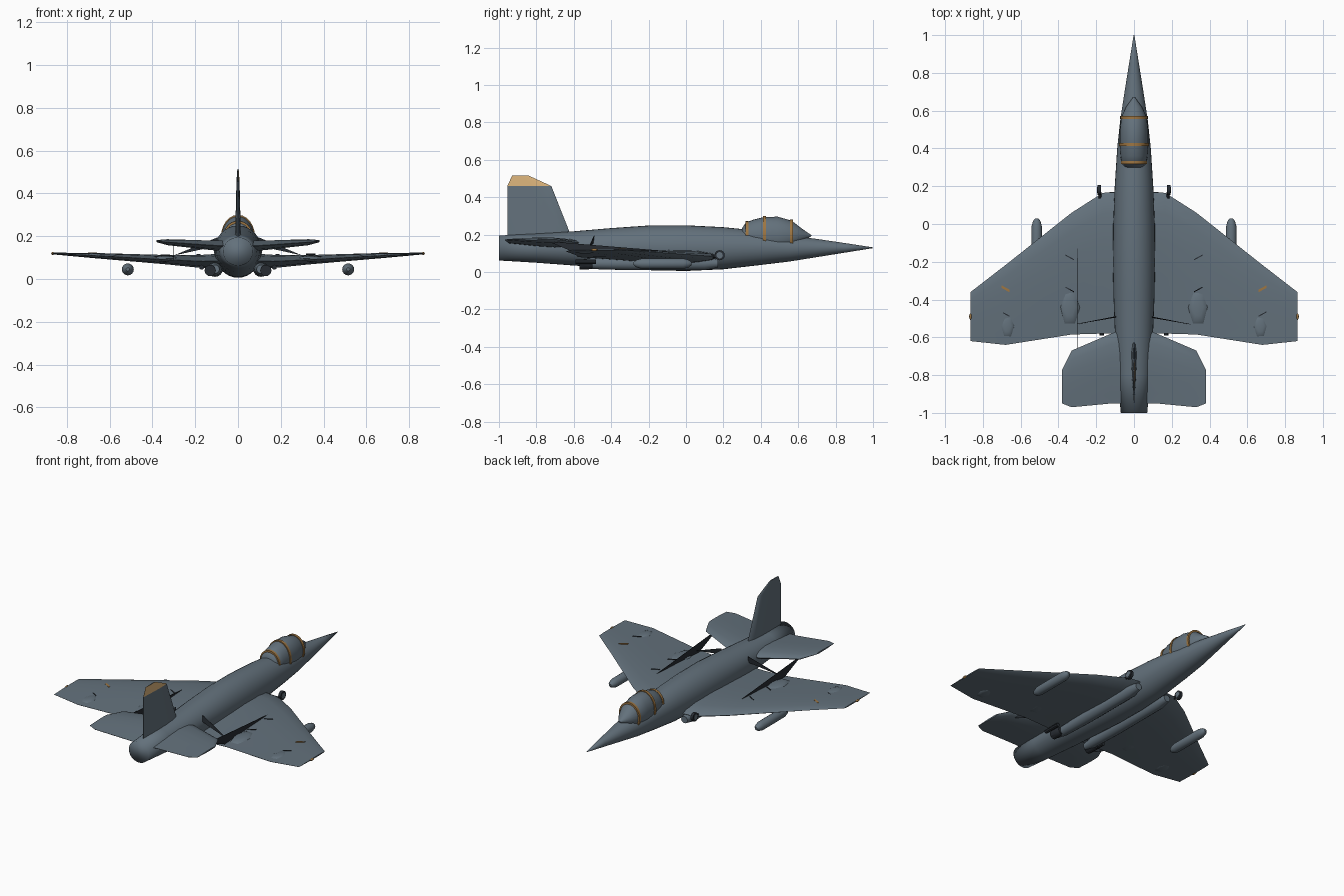
import bpy, bmesh
from math import pi, sin, cos
from mathutils import Vector

cube = bpy.data.objects.get("Cube")
if cube:
    bpy.data.objects.remove(cube)


def material(name, rgb):
    m = bpy.data.materials.new(name)
    m.use_nodes = True
    m.diffuse_color = (*rgb, 1)
    bsdf = next(n for n in m.node_tree.nodes if n.type == 'BSDF_PRINCIPLED')
    bsdf.inputs["Base Color"].default_value = (*rgb, 1)
    return m


GREY = material("blue grey", (0.125, 0.165, 0.2))
DARK = material("charcoal", (0.02, 0.025, 0.032))
TAN = material("tan", (0.72, 0.46, 0.2))
BRONZE = material("bronze", (0.34, 0.18, 0.055))


def finish(name, bm, *mats, angle=35):
    bmesh.ops.recalc_face_normals(bm, faces=bm.faces)
    mesh = bpy.data.meshes.new(name)
    bm.to_mesh(mesh)
    bm.free()
    ob = bpy.data.objects.new(name, mesh)
    bpy.context.collection.objects.link(ob)
    for m in mats:
        mesh.materials.append(m)
    bpy.ops.object.select_all(action='DESELECT')
    ob.select_set(True)
    bpy.context.view_layer.objects.active = ob
    bpy.ops.object.shade_smooth_by_angle(angle=angle * pi / 180)
    return ob


def loft(name, rings, *mats, angle=35):
    """Skin a list of closed rings and cap both ends."""
    bm = bmesh.new()
    loops = [[bm.verts.new(p) for p in r] for r in rings]
    n = len(loops[0])
    for a, b in zip(loops, loops[1:]):
        for i in range(n):
            j = (i + 1) % n
            bm.faces.new((a[i], a[j], b[j], b[i]))
    bm.faces.new(loops[0])
    bm.faces.new(loops[-1])
    return finish(name, bm, *mats, angle=angle)


def ellipse(x, y, z, rx, rz, n=32):
    return [(x + rx * cos(2 * pi * i / n), y, z + rz * sin(2 * pi * i / n)) for i in range(n)]


# Aerofoil: chord fraction, thickness fraction
FOIL = [(0, 0), (.04, .25), (.15, .45), (.35, .5), (.6, .36), (.85, .14), (1, .02),
        (1, -.02), (.85, -.14), (.6, -.36), (.35, -.5), (.15, -.45), (.04, -.25)]


def wing(name, side, stations, *mats):
    """Stations are x, leading y, trailing y, z, thickness."""
    rings = [[(side * x, le + (te - le) * c, z + t * h) for c, h in FOIL]
             for x, le, te, z, t in stations]
    return loft(name, rings, *mats, angle=30)


def plate(name, pts, mat, thick):
    bm = bmesh.new()
    f = bm.faces.new([bm.verts.new(p) for p in pts])
    f.normal_update()
    shift = f.normal * thick
    ext = bmesh.ops.extrude_face_region(bm, geom=[f], use_keep_orig=True)
    for v in ext["geom"]:
        if isinstance(v, bmesh.types.BMVert):
            v.co += shift
    return finish(name, bm, mat)


def blob(name, centre, size, mat, segs=6):
    """Faceted ellipsoid with a point at each y end."""
    bm = bmesh.new()
    bmesh.ops.create_uvsphere(bm, u_segments=segs, v_segments=6, radius=1)
    for v in bm.verts:
        v.co = Vector(centre) + v.co.yxz * Vector(size)
    return finish(name, bm, mat, angle=60)


def disc(name, centre, radius, depth, mat):
    """Short cylinder with its axis along x."""
    bm = bmesh.new()
    bmesh.ops.create_cone(bm, cap_ends=True, segments=16, radius1=radius, radius2=radius,
                          depth=depth)
    for v in bm.verts:
        v.co = Vector(centre) + v.co.zxy
    return finish(name, bm, mat)


def tube(name, x, z, profile, mat, n=16):
    return loft(name, [ellipse(x, y, z, r, r, n) for y, r in profile], mat)


# Fuselage: y, half width, top, bottom
body = [(1, .002, .132, .128), (.85, .026, .155, .104), (.7, .05, .177, .08),
        (.55, .073, .197, .056), (.4, .089, .22, .038), (.2, .102, .24, .015),
        (0, .11, .25, .006), (-.2, .112, .249, .01), (-.4, .108, .235, .022),
        (-.6, .1, .218, .035), (-.8, .088, .206, .05), (-1, .07, .195, .062)]
loft("fuselage", [ellipse(0, y, (t + b) / 2, w, (t - b) / 2) for y, w, t, b in body],
     GREY, angle=120)

# Canopy: y, half width, top height
hood = [(.67, .006, .198), (.62, .042, .232), (.565, .068, .275), (.49, .076, .296),
        (.42, .076, .295), (.36, .072, .28), (.32, .064, .265), (.3, .05, .235)]
BASE = .195
loft("canopy", [ellipse(0, y, BASE, w, t - BASE, 24) for y, w, t in hood], GREY, angle=50)

# Canopy frames
for label, y, w, t in (("front", .565, .073, .281), ("middle", .42, .08, .3),
                       ("rear", .325, .069, .272)):
    loft(label + "_canopy_frame",
         [ellipse(0, y + d, BASE, w, t - BASE, 24) for d in (-.008, .008)], BRONZE)

# Fin with a tan panel on its left face
fin_rows = [(.17, -.605, -.955, .03), (.22, -.625, -.955, .026), (.46, -.72, -.955, .014),
            (.515, -.84, -.93, .006)]
fin = loft("tail_fin", [[(t * h, le + (te - le) * c, z) for c, h in FOIL]
                        for z, le, te, t in fin_rows], GREY, TAN, angle=30)
for p in fin.data.polygons:
    if p.center.z > .465 and p.center.x > 0 and p.normal.x > .1:
        p.material_index = 1

for side, s in (("left", 1), ("right", -1)):
    # Lifting surfaces
    wing(side + "_wing", s, [(.07, .17, -.58, .082, .075), (.165, .165, -.58, .082, .062),
                             (.33, .06, -.585, .09, .044), (.68, -.217, -.64, .11, .024),
                             (.865, -.36, -.62, .119, .008)], GREY)
    wing(side + "_tailplane", s, [(.06, -.56, -.95, .155, .05), (.12, -.58, -.95, .157, .045),
                                  (.33, -.67, -.97, .172, .028),
                                  (.38, -.77, -.95, .177, .01)], GREY)

    # Belly duct under the wing root
    tube(side + "_belly_duct", s * .107, .046,
         [(.17, .022), (.1, .036), (-.3, .036), (-.5, .03), (-.56, .02)], GREY)

    # Drop tank
    tube(side + "_drop_tank", s * .515, .045,
         [(.03, .008), (.015, .02), (-.015, .028), (-.235, .028), (-.265, .02), (-.28, .008)],
         GREY)

    # Front wheel with hub and strut
    disc(side + "_front_wheel", (s * .185, .18, .09), .027, .018, DARK)
    disc(side + "_front_hub", (s * .185, .18, .09), .017, .022, GREY)
    tube(side + "_front_strut", s * .18, .085, [(.17, .009), (.07, .009)], DARK, 8)

    # Rear dark fittings beneath the wing root
    tube(side + "_rear_fitting", s * .13, .04, [(-.5, .02), (-.52, .027), (-.57, .027)], DARK, 10)
    tube(side + "_rear_strut", s * .17, .055, [(-.48, .012), (-.59, .012)], DARK, 8)

    # Fairings along the trailing edge
    blob(side + "_inner_fairing", (s * .34, -.44, .096), (.055, .1, .016), GREY)
    blob(side + "_outer_fairing", (s * .67, -.54, .11), (.038, .065, .011), GREY)

    # Thin dark upright vanes at the inner trailing edge
    plate(side + "_long_vane", [(s * .3, -.13, .115), (s * .3, -.56, .09),
                                (s * .3, -.74, .165), (s * .3, -.5, .145)], DARK, .002)
    plate(side + "_cross_vane", [(s * .095, -.49, .195), (s * .095, -.495, .155),
                                 (s * .3, -.53, .11)], DARK, .002)

    # Small surface marks on the wing
    for label, x, y, z, mat, w in (("front", .34, -.18, .115, DARK, .006),
                                   ("inner", .34, -.35, .113, DARK, .006),
                                   ("outer", .68, -.48, .119, DARK, .006),
                                   ("bronze", .68, -.35, .123, BRONZE, .014)):
        a, b = Vector((s * (x - .022), y - .012, z)), Vector((s * (x + .022), y + .012, z))
        d = Vector((0, w, 0))
        plate(f"{side}_{label}_wing_mark", [a, b, b + d, a + d], mat, .003)
    blob(side + "_wingtip_light", (s * .866, -.49, .119), (.007, .018, .007), BRONZE, 8)
